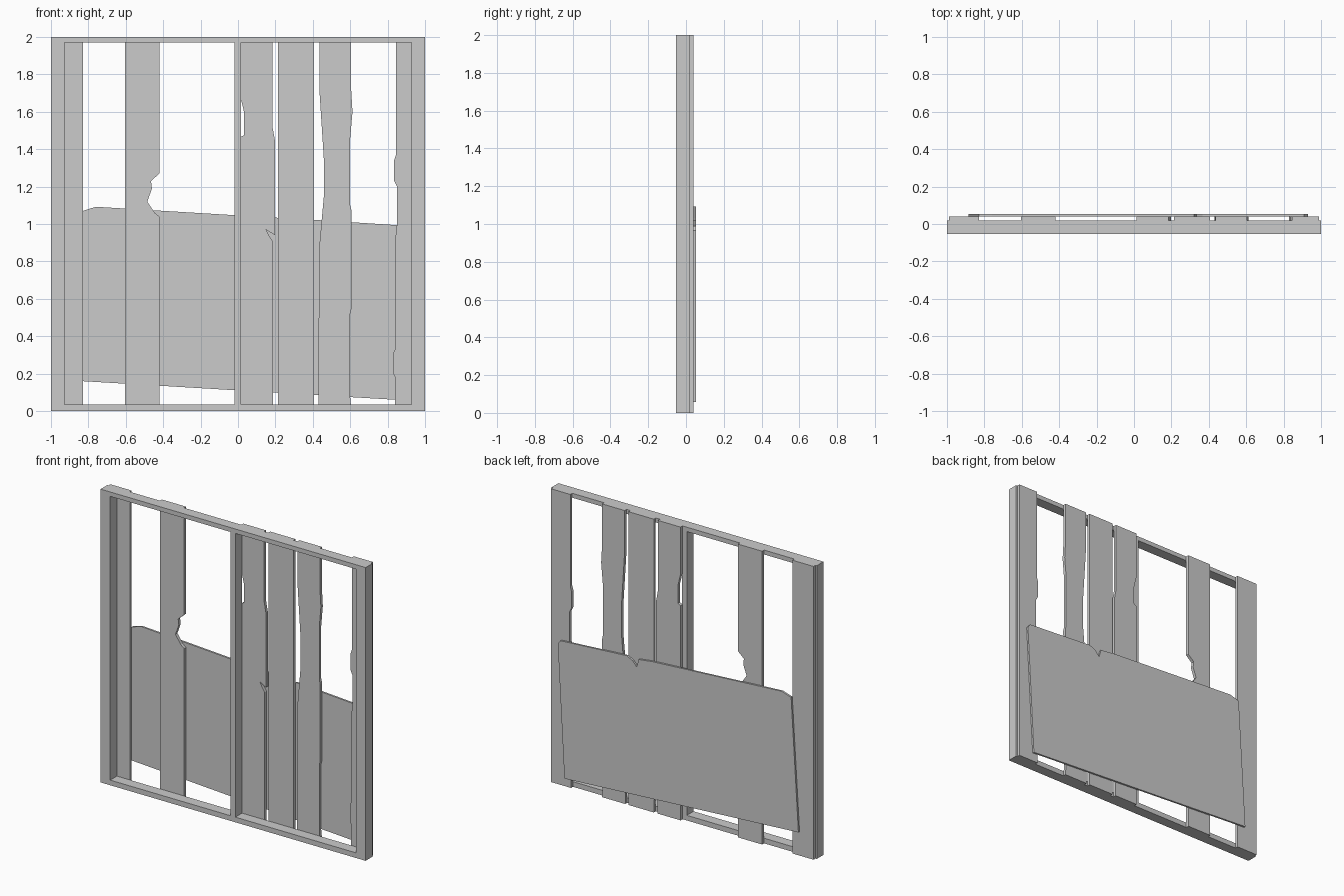
import bpy, bmesh


def slab(name, outline, y0, y1):
    """Extrude an x/z outline from y0 (front) to y1 (back)."""
    bm = bmesh.new()
    face = bm.faces.new([bm.verts.new((x, y0, z)) for x, z in outline])
    ext = bmesh.ops.extrude_face_region(bm, geom=[face])
    for v in ext["geom"]:
        if isinstance(v, bmesh.types.BMVert):
            v.co.y = y1
    bmesh.ops.recalc_face_normals(bm, faces=bm.faces)
    mesh = bpy.data.meshes.new(name)
    bm.to_mesh(mesh)
    bm.free()
    ob = bpy.data.objects.new(name, mesh)
    bpy.context.collection.objects.link(ob)
    return ob


def bar(name, x0, x1, z0, z1):
    return slab(name, [(x0, z0), (x1, z0), (x1, z1), (x0, z1)], FRONT, FRAME_BACK)


def plank(name, left, right):
    """Left and right edges are listed from top to bottom."""
    return slab(name, left + right[::-1], FRAME_BACK, PLANK_BACK)


def straight(x):
    return [(x, 2.0), (x, 0.0)]


FRONT, FRAME_BACK, PLANK_BACK, PANEL_BACK = -0.053, 0.019, 0.04, 0.053

# Frame
bar("bottom_rail", -1, 1, 0, 0.035)
bar("top_rail", -1, 1, 1.97, 2)
bar("left_post", -1, -0.927, 0.035, 1.97)
bar("right_post", 0.927, 1, 0.035, 1.97)
bar("middle_post", -0.02, 0.017, 0.035, 1.97)

# Planks, left to right, with chipped and worn edges
plank("plank_1", straight(-0.99), straight(-0.83))
plank("plank_2", straight(-0.603),
      [(-0.42, 2), (-0.42, 1.27), (-0.465, 1.23), (-0.46, 1.19),
       (-0.485, 1.12), (-0.445, 1.06), (-0.42, 1.04), (-0.42, 0)])
plank("plank_3",
      [(0.013, 2), (0.013, 1.68), (0.032, 1.6), (0.032, 1.475),
       (0.013, 1.465), (0.013, 0)],
      [(0.184, 2), (0.184, 1.52), (0.197, 1.45), (0.197, 0.94),
       (0.15, 0.97), (0.165, 0.94), (0.187, 0.905), (0.187, 0)])
plank("plank_4", straight(0.215), straight(0.405))
plank("plank_5",
      [(0.435, 2), (0.435, 1.72), (0.46, 1.33), (0.46, 1.16),
       (0.433, 0.86), (0.43, 0)],
      [(0.605, 2), (0.605, 1.72), (0.612, 1.6), (0.6, 1.46), (0.6, 1.1),
       (0.607, 1.07), (0.607, 0.55), (0.6, 0.52), (0.6, 0.07), (0.607, 0)])
plank("plank_6",
      [(0.845, 2), (0.845, 1.37), (0.835, 1.34), (0.835, 1.23), (0.85, 1.2),
       (0.85, 1.0), (0.84, 0.91), (0.84, 0.33), (0.83, 0.31), (0.83, 0.2),
       (0.84, 0.18), (0.84, 0)],
      straight(0.99))

# Tilted board nailed across the back
slab("back_board",
     [(-0.885, 0.163), (0.88, 0.058), (0.93, 0.965), (0.91, 0.99),
      (0.41, 1.022), (0.365, 1.0), (0.335, 0.965), (0.32, 1.02),
      (0.215, 1.033), (-0.76, 1.092), (-0.83, 1.07)],
     PLANK_BACK, PANEL_BACK)
